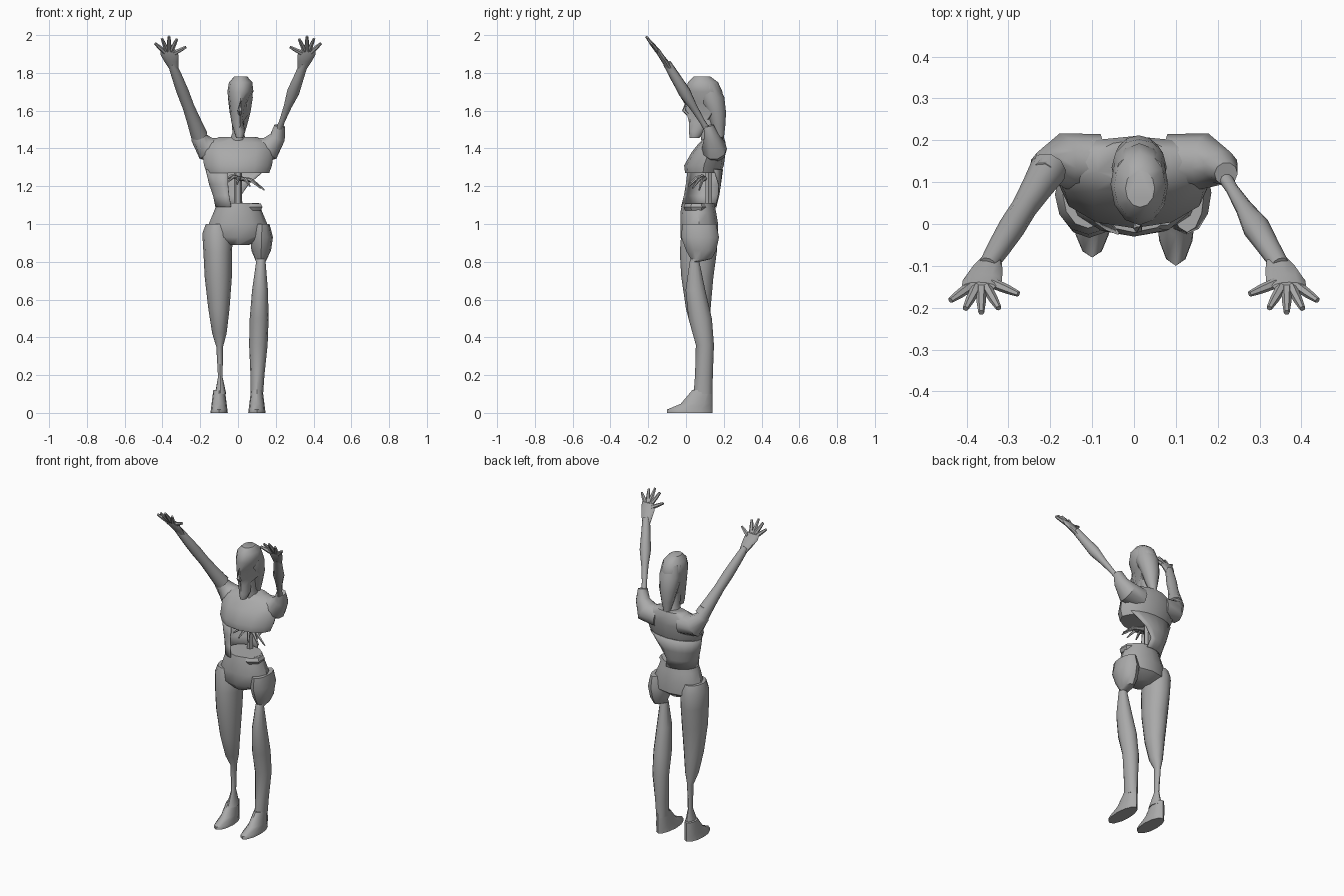
import bpy, bmesh
from math import sin, cos, radians, pi, sqrt
from mathutils import Vector

cube = bpy.data.objects.get("Cube")
if cube:
    bpy.data.objects.remove(cube, do_unlink=True)

grey = bpy.data.materials.new("plain grey")
grey.use_nodes = True
tone = (0.4, 0.4, 0.4, 1)
grey.diffuse_color = tone
grey.node_tree.nodes["Principled BSDF"].inputs["Base Color"].default_value = tone


def skin(name, rings, closed=True, reshape=None):
    """Bridge matching rings of points into one surface."""
    bm = bmesh.new()
    rows = [[bm.verts.new(point) for point in ring] for ring in rings]
    count = len(rows[0])
    for low, high in zip(rows, rows[1:]):
        for i in range(count if closed else count - 1):
            j = (i + 1) % count
            bm.faces.new((low[i], low[j], high[j], high[i]))
    if closed:
        bm.faces.new(rows[0][::-1])
        bm.faces.new(rows[-1])
    if reshape:
        for vert in bm.verts:
            reshape(vert.co)
    bmesh.ops.recalc_face_normals(bm, faces=bm.faces)
    mesh = bpy.data.meshes.new(name)
    bm.to_mesh(mesh)
    bm.free()
    mesh.materials.append(grey)
    part = bpy.data.objects.new(name, mesh)
    bpy.context.collection.objects.link(part)
    bpy.ops.object.select_all(action='DESELECT')
    part.select_set(True)
    bpy.context.view_layer.objects.active = part
    bpy.ops.object.shade_smooth_by_angle(angle=radians(40))
    return part


def ellipse(x, y, z, wide, deep, start=0, end=360, count=12):
    """Level row of points; a full turn leaves out the repeated last point."""
    steps = count if end - start == 360 else count - 1
    turns = [radians(start + (end - start) * i / steps) for i in range(count)]
    return [(x + wide * cos(t), y + deep * sin(t), z) for t in turns]


def stack(name, rows, x=0, lean=0, reshape=None):
    """Loft level ellipses given as (height, y, half width, half depth)."""
    base = rows[0][0]
    rings = [ellipse(x + lean * (z - base), y, z, wide, deep)
             for z, y, wide, deep in rows]
    return skin(name, rings, reshape=reshape)


def tube(name, path, radii, count=8):
    """Loft round sections along a path of points."""
    path = [Vector(point) for point in path]
    rings = []
    for i, (point, radius) in enumerate(zip(path, radii)):
        along = path[min(i + 1, len(path) - 1)] - path[max(i - 1, 0)]
        turn = along.to_track_quat('Z', 'Y')
        circle = ellipse(0, 0, 0, radius, radius, count=count)
        rings.append([point + turn @ Vector(spot) for spot in circle])
    return skin(name, rings)


# Chest and hips
stack("chest", [(1.27, .09, .165, .095), (1.31, .095, .18, .105), (1.38, .12, .19, .09),
                (1.43, .14, .185, .07), (1.46, .15, .1, .05)])
stack("hips", [(.89, .06, .06, .06), (.93, .07, .155, .1), (1, .07, .155, .1),
               (1.06, .065, .13, .095), (1.11, .065, .11, .085)])

# Surviving back and right flank of the open belly
flank = skin("torn_waist", [
    ellipse(x, y, z, wide, .09, start, 252)
    for x, y, z, wide, start in [(0, .065, 1.09, .115, 75), (-.01, .08, 1.15, .117, 78),
                                 (-.01, .09, 1.21, .137, 62), (0, .1, 1.29, .168, 30)]
], closed=False)
shell = flank.modifiers.new("thickness", 'SOLIDIFY')
shell.thickness = .006

# Bones and gut showing through the belly
for k in range(6):
    swing = pi * k / 5
    tip = Vector((.03 + .11 * cos(swing), .07 - .06 * sin(swing), 1.18 + .01 * k))
    root = Vector((.01, .1, 1.24))
    bend = root.lerp(tip, .5) + Vector((0, 0, .02))
    tube(f"broken_rib_{k + 1}", [root, bend, tip], (.012, .01, .004), count=5)
tube("spine", [(0, .12, 1.09), (0, .12, 1.28)], (.02, .02), count=6)
gut_path = [point for point in ellipse(.06, .055, 1.09, .055, .05, -120, 120, count=6)]
tube("loose_gut", gut_path, [.022] * len(gut_path), count=6)

# Right leg, eaten to the bone below the knee
stack("right_leg", [(.1, .08, .03, .05), (.19, .09, .012, .02), (.35, .095, .018, .022),
                    (.42, .08, .038, .045), (.55, .065, .056, .065), (.72, .06, .072, .085),
                    (.85, .065, .076, .098), (.95, .07, .08, .095), (1, .07, .06, .08)],
      x=-.092, lean=-.02)

# Left leg, with a bite out of the thigh
stack("left_leg", [(.1, .09, .033, .05), (.2, .095, .037, .047), (.36, .1, .049, .048),
                   (.5, .075, .05, .062), (.65, .05, .042, .052), (.8, .045, .025, .026),
                   (.815, .08, .032, .055), (.86, .08, .052, .08), (.93, .075, .06, .1),
                   (1, .07, .04, .09)],
      x=.1, lean=.03)


# Flat feet that narrow and draw back towards the ankle
def foot(name, x, length):
    rows = []
    for rise in (0, .15, .4, 1):
        toe = .14 - length * (1 - .6 * sqrt(max(rise - .15, 0)))
        rows.append((.12 * rise, (.14 + toe) / 2, .046 - .015 * rise, (.14 - toe) / 2))
    stack(name, rows, x=x)


foot("left_foot", .1, .24)
foot("right_foot", -.1, .22)


# Head with a caved left cheek, hair and neck
def cave(point):
    if point.x > .03 and point.y < .13 and 1.52 < point.z < 1.68:
        point.x -= .028


stack("head", [(1.455, .045, .018, .025), (1.49, .055, .03, .04), (1.54, .075, .045, .06),
               (1.58, .09, .052, .085), (1.64, .093, .06, .093), (1.7, .095, .069, .098),
               (1.75, .09, .062, .08), (1.78, .085, .035, .045)],
      x=.008, lean=.02, reshape=cave)
stack("hair", [(1.45, .18, .018, .02), (1.52, .17, .038, .038), (1.59, .16, .055, .052),
               (1.67, .135, .066, .068), (1.74, .12, .058, .05)],
      x=.008, lean=.02)
stack("neck", [(1.42, .135, .055, .05), (1.48, .12, .03, .045), (1.56, .11, .032, .045)])
tube("nose", [(.01, 0, 1.65), (.01, -.01, 1.6), (.01, .01, 1.58)], (.008, .012, .008), count=5)

# Arms on one mirrored line, the left one gnawed thin, with spread hands
arm_radii = {"left": (.018, .015, .021, .033, .027, .022),
             "right": (.045, .037, .031, .032, .028, .022)}
finger_angles = {"thumb": -56, "index": -20, "middle": 0, "ring": 18, "little": 41}

for side, s in (("left", 1), ("right", -1)):
    tube(f"{side}_shoulder",
         [(s * .08, .15, 1.39), (s * .17, .15, 1.4), (s * .21, .135, 1.46), (s * .22, .12, 1.52)],
         (.065, .067, .042, .028), count=10)
    socket, wrist = Vector((s * .205, .13, 1.47)), Vector((s * .35, -.1, 1.85))
    radii = arm_radii[side]
    line = [socket.lerp(wrist, i / (len(radii) - 1)) for i in range(len(radii))]
    tube(f"{side}_arm", line, radii, count=10)

    stack(f"{side}_palm", [(1.82, -.085, .023, .02), (1.86, -.11, .038, .019),
                           (1.895, -.135, .047, .016), (1.925, -.15, .04, .011)],
          x=s * .34, lean=s * .3)
    palm = Vector((s * .365, -.13, 1.89))
    for finger, angle in finger_angles.items():
        t = radians(angle)
        aim = Vector((s * sin(t), -.62 * cos(t), .78 * cos(t)))
        reach = .132 - .03 * abs(sin(t))
        path = [palm + aim * reach * part for part in (.3, .7, 1)]
        tube(f"{side}_{finger}_finger", path, (.013, .011, .007), count=6)
